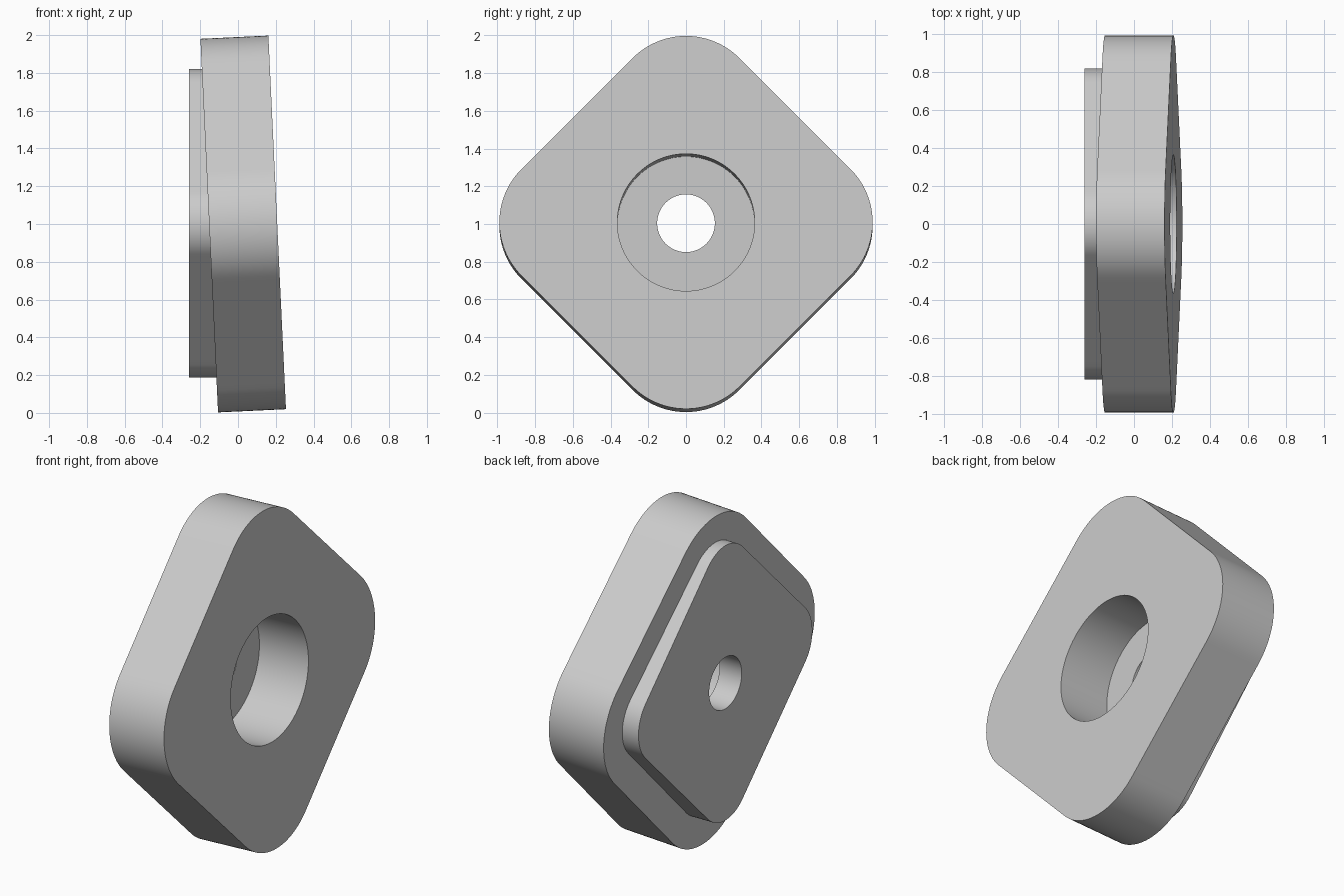
import bpy
import bmesh
from math import sin, cos, pi, atan2, radians

default_cube = bpy.data.objects.get("Cube")
if default_cube:
    bpy.data.objects.remove(default_cube, do_unlink=True)

grey = bpy.data.materials.new("plain grey")
grey.use_nodes = True
colour = (0.6, 0.6, 0.6, 1)
grey.diffuse_color = colour
grey.node_tree.nodes["Principled BSDF"].inputs["Base Color"].default_value = colour


def rounded_diamond(reach, radius, steps=24):
    """Outline in the y-z plane with a rounded corner on each axis."""
    arcs = []
    for k in range(4):
        mid = k * pi / 2
        cy, cz = (reach - radius) * cos(mid), (reach - radius) * sin(mid)
        angles = [mid - pi / 4 + pi / 2 * i / steps for i in range(steps + 1)]
        arcs.append([(cy + radius * cos(a), cz + radius * sin(a)) for a in angles])
    points = []
    for k, arc in enumerate(arcs):
        (y0, z0), (y1, z1) = arc[-1], arcs[(k + 1) % 4][0]
        points += arc
        # even points along the straight side keep the hole round
        points += [(y0 + (y1 - y0) * i / steps, z0 + (z1 - z0) * i / steps)
                   for i in range(1, steps)]
    return points


def pierced_plate(name, reach, radius, hole, thickness, location, tilt=0):
    outline = rounded_diamond(reach, radius)
    circle = [(hole * cos(a), hole * sin(a))
              for a in (atan2(z, y) for y, z in outline)]
    h = thickness / 2
    bm = bmesh.new()
    # four rings, joined in turn: outer wall, cap, bore, cap
    rings = [[bm.verts.new((x, y, z)) for y, z in loop]
             for x, loop in ((-h, outline), (h, outline), (h, circle), (-h, circle))]
    n = len(outline)
    for r in range(4):
        a, b = rings[r], rings[(r + 1) % 4]
        for i in range(n):
            j = (i + 1) % n
            bm.faces.new((a[i], a[j], b[j], b[i]))
    bmesh.ops.recalc_face_normals(bm, faces=bm.faces)
    mesh = bpy.data.meshes.new(name)
    bm.to_mesh(mesh)
    bm.free()
    mesh.materials.append(grey)
    obj = bpy.data.objects.new(name, mesh)
    bpy.context.collection.objects.link(obj)
    obj.location = location
    obj.rotation_euler.y = radians(tilt)
    bpy.ops.object.select_all(action='DESELECT')
    obj.select_set(True)
    bpy.context.view_layer.objects.active = obj
    bpy.ops.object.shade_smooth_by_angle(angle=radians(30))
    return obj


# Thick, slightly tilted block with a wide bore
pierced_plate("main_block", 0.99, 0.40, 0.364, 0.36, (0.0275, 0, 1.0), tilt=-2.7)

# Thin upright plate closing the bore, with a small hole
pierced_plate("back_plate", 0.816, 0.23, 0.153, 0.145, (-0.1865, 0, 1.004))
